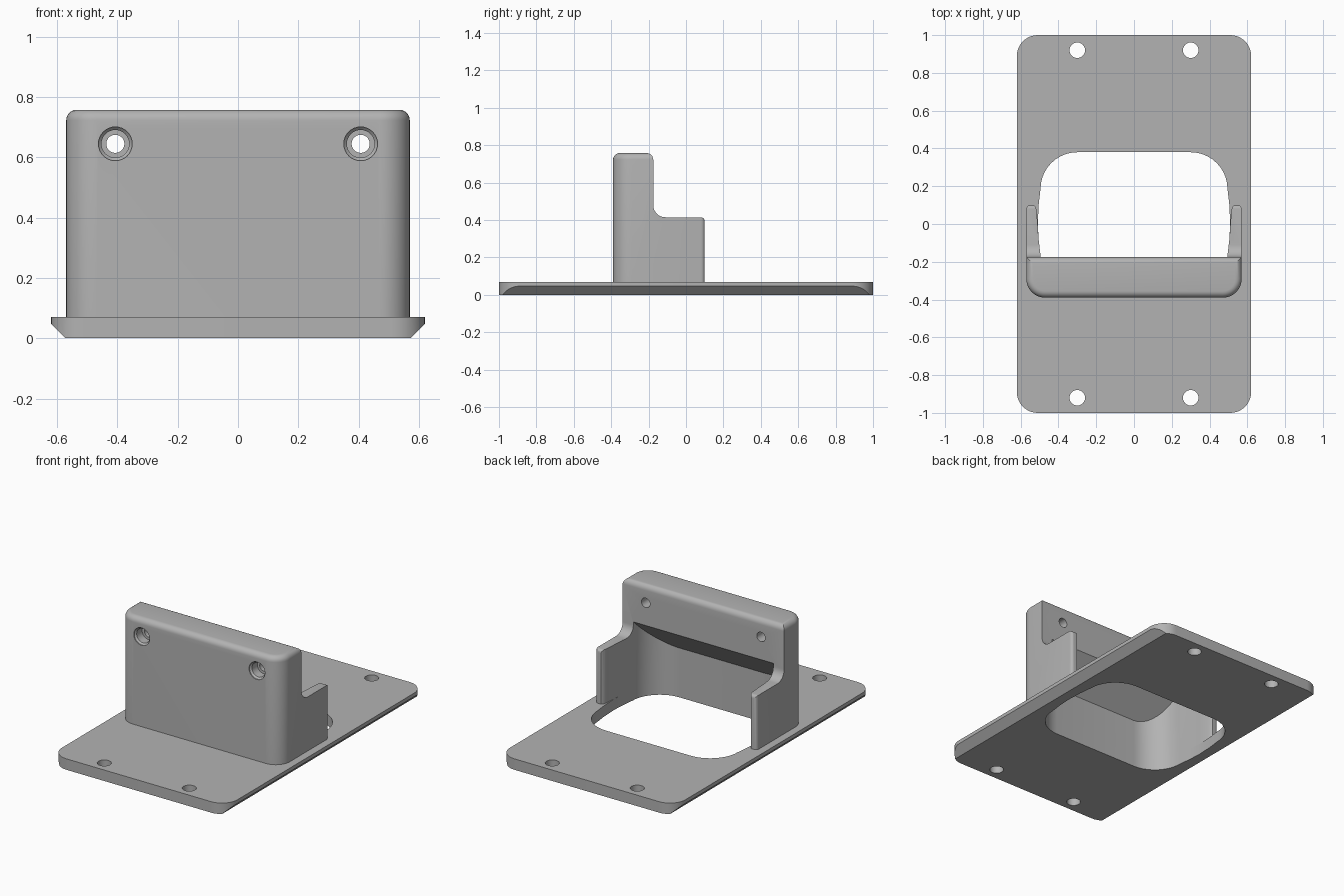
import bpy, bmesh
from math import sin, cos, pi, radians
from mathutils import Vector, Matrix

cube = bpy.data.objects.get("Cube")
if cube:
    bpy.data.objects.remove(cube)

grey = bpy.data.materials.new("light_grey")
grey.use_nodes = True
color = (0.45, 0.45, 0.45, 1)
grey.diffuse_color = color
grey.node_tree.nodes["Principled BSDF"].inputs["Base Color"].default_value = color


def arc(cx, cy, r, start, end, n=10):
    """Points on an arc, angles in degrees."""
    angles = [radians(start + (end - start) * i / n) for i in range(n + 1)]
    return [(cx + r * cos(a), cy + r * sin(a)) for a in angles]


def mirrored(half):
    """Closed outline from its right half, listed front to back."""
    return half + [(-x, y) for x, y in reversed(half)]


def prism(points, low, high, axis="Z"):
    """Extrude an outline along z, or a (y, z) outline along x."""
    bm = bmesh.new()
    place = (lambda a, b, h: (a, b, h)) if axis == "Z" else (lambda a, b, h: (h, a, b))
    face = bm.faces.new([bm.verts.new(place(a, b, low)) for a, b in points])
    step = Vector(place(0, 0, high - low))
    top = bmesh.ops.extrude_face_region(bm, geom=[face])["geom"]
    bmesh.ops.translate(bm, vec=step, verts=[v for v in top if isinstance(v, bmesh.types.BMVert)])
    bmesh.ops.recalc_face_normals(bm, faces=bm.faces)
    return bm


def finish(bm, name, cutter=False):
    mesh = bpy.data.meshes.new(name)
    bm.to_mesh(mesh)
    bm.free()
    ob = bpy.data.objects.new(name, mesh)
    bpy.context.collection.objects.link(ob)
    mesh.materials.append(grey)
    if cutter:
        ob.hide_render = True
        ob.hide_viewport = True
        ob.display_type = "WIRE"
    return ob


def cut(ob, cutter):
    mod = ob.modifiers.new(cutter.name, "BOOLEAN")
    mod.operation = "DIFFERENCE"
    mod.solver = "EXACT"
    mod.object = cutter


def lathe_y(profile, x, z, name):
    """Round cutter along y from (radius, y) pairs."""
    bm = bmesh.new()
    n = 32
    rings = [[bm.verts.new((x + r * cos(2 * pi * i / n), y, z + r * sin(2 * pi * i / n)))
              for i in range(n)] for r, y in profile]
    for a, b in zip(rings, rings[1:]):
        for i in range(n):
            bm.faces.new((a[i], a[(i + 1) % n], b[(i + 1) % n], b[i]))
    bm.faces.new(rings[0])
    bm.faces.new(rings[-1])
    bmesh.ops.recalc_face_normals(bm, faces=bm.faces)
    return finish(bm, name, True)


# Base plate with rounded corners and undercut long sides
outline = mirrored(arc(0.51, -0.89, 0.11, -90, 0) + arc(0.51, 0.89, 0.11, 0, 90))
bm = prism(outline, 0, 0.07)
for side in (-1, 1):
    bmesh.ops.bisect_plane(bm, geom=bm.verts[:] + bm.edges[:] + bm.faces[:],
                           plane_co=(side * 0.573, 0, 0), plane_no=(side, 0, -1), clear_outer=True)
    bmesh.ops.holes_fill(bm, edges=[e for e in bm.edges if e.is_boundary], sides=0)
bmesh.ops.recalc_face_normals(bm, faces=bm.faces)
plate = finish(bm, "base_plate")

# Central opening with slightly bulging sides
front_corner = arc(0.30, -0.165, 0.195, -90, 0)
opening = mirrored(front_corner + [(0.505, -0.08), (0.509, 0), (0.505, 0.1)]
                   + arc(0.30, 0.185, 0.195, 0, 90))
cut(plate, finish(prism(opening, -0.1, 0.2), "opening_cutter", True))

# Mounting holes in the plate
for x in (-0.3, 0.3):
    for y in (-0.92, 0.92):
        hole = prism(arc(x, y, 0.041, 0, 348.75, 31), -0.1, 0.2)
        cut(plate, finish(hole, "mounting_hole_cutter", True))

# Hood: stepped side profile, with rounded front corners and outer edges
side_profile = ([(-0.39, 0.07), (0.10, 0.07), (0.10, 0.415)]
                + arc(-0.11, 0.48, 0.065, 270, 180, 8) + [(-0.175, 0.758), (-0.39, 0.758)])
bm = prism(side_profile, -0.57, 0.57, "X")


def bevel(edges, width, segments):
    bmesh.ops.bevel(bm, geom=edges, offset=width, offset_type="OFFSET",
                    segments=segments, profile=0.5, affect="EDGES", clamp_overlap=True)


def on(edge, test):
    return all(test(v.co) for v in edge.verts)


bevel([e for e in bm.edges if on(e, lambda c: c.y < -0.38)
       and abs(e.verts[0].co.z - e.verts[1].co.z) > 0.3], 0.1, 10)
bevel([e for e in bm.edges if on(e, lambda c: c.z > 0.75)
       and len(e.link_faces) == 2 and e.calc_face_angle(0) > 1], 0.035, 6)
bevel([e for e in bm.edges if on(e, lambda c: c.y > 0.09)
       and e.calc_face_angle(0) > 1 and not on(e, lambda c: c.z < 0.08)], 0.02, 5)
bmesh.ops.recalc_face_normals(bm, faces=bm.faces)
hood = finish(bm, "hood")

# Hood cavity, open at the back, under a sloping ceiling
cavity = mirrored(front_corner + [(0.505, -0.08), (0.51, 0), (0.516, 0.075),
                                  (0.523, 0.093), (0.54, 0.11), (0.54, 0.3)])
bm = prism(cavity, -0.05, 1.0)
bmesh.ops.bisect_plane(bm, geom=bm.verts[:] + bm.edges[:] + bm.faces[:],
                       plane_co=(0, -0.175, 0.5), plane_no=(0, -1, 1), clear_outer=True)
bmesh.ops.holes_fill(bm, edges=[e for e in bm.edges if e.is_boundary], sides=0)
bmesh.ops.recalc_face_normals(bm, faces=bm.faces)
cut(hood, finish(bm, "cavity_cutter", True))

# Stepped screw holes through the upper wall
screw_profile = [(0.056, -0.45), (0.056, -0.385), (0.046, -0.375), (0.046, -0.32),
                 (0.03, -0.32), (0.03, -0.1)]
for x in (-0.407, 0.407):
    cut(hood, lathe_y(screw_profile, x, 0.645, "screw_hole_cutter"))

# Apply the cuts and shade smooth with sharp edges kept
for ob in (plate, hood):
    bpy.ops.object.select_all(action="DESELECT")
    ob.select_set(True)
    bpy.context.view_layer.objects.active = ob
    for mod in list(ob.modifiers):
        bpy.ops.object.modifier_apply(modifier=mod.name)
    bpy.ops.object.shade_smooth_by_angle(angle=radians(30))
for ob in [o for o in bpy.data.objects if o.name.split(".")[0].endswith("_cutter")]:
    bpy.data.objects.remove(ob)
